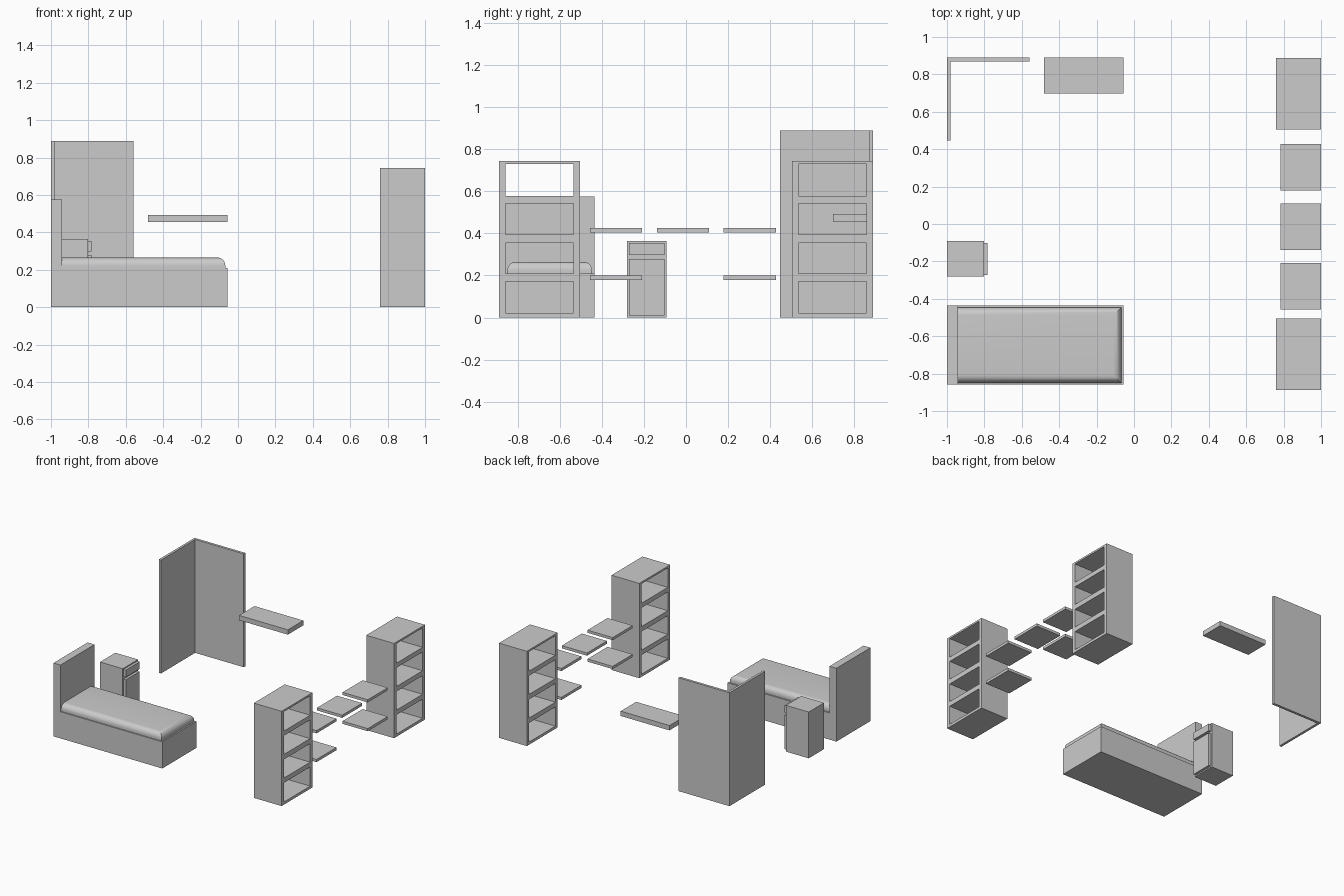
import bpy, bmesh

if "Cube" in bpy.data.objects:
    bpy.data.objects.remove(bpy.data.objects["Cube"])


def finish(name, bm):
    bmesh.ops.recalc_face_normals(bm, faces=bm.faces)
    mesh = bpy.data.meshes.new(name)
    bm.to_mesh(mesh)
    bm.free()
    obj = bpy.data.objects.new(name, mesh)
    bpy.context.collection.objects.link(obj)
    return obj


def box_mesh(x, y, z):
    bm = bmesh.new()
    bmesh.ops.create_cube(bm, size=1)
    for v in bm.verts:
        for i, (lo, hi) in enumerate((x, y, z)):
            v.co[i] = hi if v.co[i] > 0 else lo
    return bm


def box(name, x, y, z):
    return finish(name, box_mesh(x, y, z))


def extrude(name, outline, offset):
    bm = bmesh.new()
    face = bm.faces.new([bm.verts.new(p) for p in outline])
    new = bmesh.ops.extrude_face_region(bm, geom=[face])["geom"]
    verts = [g for g in new if isinstance(g, bmesh.types.BMVert)]
    bmesh.ops.translate(bm, verts=verts, vec=offset)
    if face.is_valid and len(bm.faces) < len(outline) + 2:
        bm.faces.new([v for v in bm.verts if v not in verts])
    return finish(name, bm)


# Bed frame with headboard, side profile pulled across the width
profile = [(-1, 0), (-0.057, 0), (-0.057, 0.209), (-0.94, 0.209), (-0.94, 0.575), (-1, 0.575)]
extrude("bed_frame", [(x, -0.857, z) for x, z in profile], (0, 0.422, 0))

# Mattress, rounded along its top except at the headboard
bm = box_mesh((-0.94, -0.068), (-0.849, -0.446), (0.209, 0.265))
top = [e for e in bm.edges
       if all(v.co.z > 0.26 for v in e.verts) and any(v.co.x > -0.5 for v in e.verts)]
bmesh.ops.bevel(bm, geom=top, offset=0.042, segments=8, profile=0.5, affect="EDGES")
mattress = finish("mattress", bm)
bpy.context.view_layer.objects.active = mattress
mattress.select_set(True)
bpy.ops.object.shade_smooth_by_angle()

# Nightstand
box("nightstand_body", (-1, -0.803), (-0.281, -0.092), (0, 0.363))
box("nightstand_drawer", (-0.803, -0.783), (-0.272, -0.102), (0.297, 0.354))
box("nightstand_door", (-0.803, -0.783), (-0.272, -0.102), (0.01, 0.278))

# Corner panels, an L seen from above
corner = [(-1, 0.447), (-0.981, 0.447), (-0.981, 0.87), (-0.56, 0.87), (-0.56, 0.89), (-1, 0.89)]
extrude("corner_panels", [(x, y, 0) for x, y in corner], (0, 0, 0.889))

# Desk shelf on the back wall
box("desk_shelf", (-0.48, -0.057), (0.699, 0.89), (0.455, 0.493))


# Bookcases, open front to back with four compartments
def bookcase(name, y0, y1):
    ys = [y0, y0 + 0.029, y1 - 0.029, y1]
    zs = [0, 0.021, 0.171, 0.209, 0.355, 0.394, 0.541, 0.577, 0.729, 0.743]
    bm = bmesh.new()
    grid = [[bm.verts.new((0.759, y, z)) for z in zs] for y in ys]
    for i in range(3):
        for j in range(9):
            if i != 1 or j % 2 == 0:
                bm.faces.new((grid[i][j], grid[i + 1][j], grid[i + 1][j + 1], grid[i][j + 1]))
    bmesh.ops.recalc_face_normals(bm, faces=bm.faces)
    front = list(bm.faces)
    ret = bmesh.ops.solidify(bm, geom=front, thickness=0.24)
    # keep the solid exactly between the two depth planes
    mid = sum(v.co.x for v in bm.verts) / len(bm.verts)
    for v in bm.verts:
        v.co.x = 1.0 if v.co.x > mid else 0.759
    finish(name, bm)


bookcase("bookcase_front", -0.888, -0.505)
bookcase("bookcase_back", 0.505, 0.888)

# Floating shelves between the bookcases
upper, lower = (0.405, 0.426), (0.179, 0.2)
shelves = [(-0.456, upper), (-0.138, upper), (0.179, upper), (-0.456, lower), (0.179, lower)]
for n, (y, z) in enumerate(shelves, 1):
    box(f"floating_shelf_{n}", (0.782, 1), (y, y + 0.248), z)
